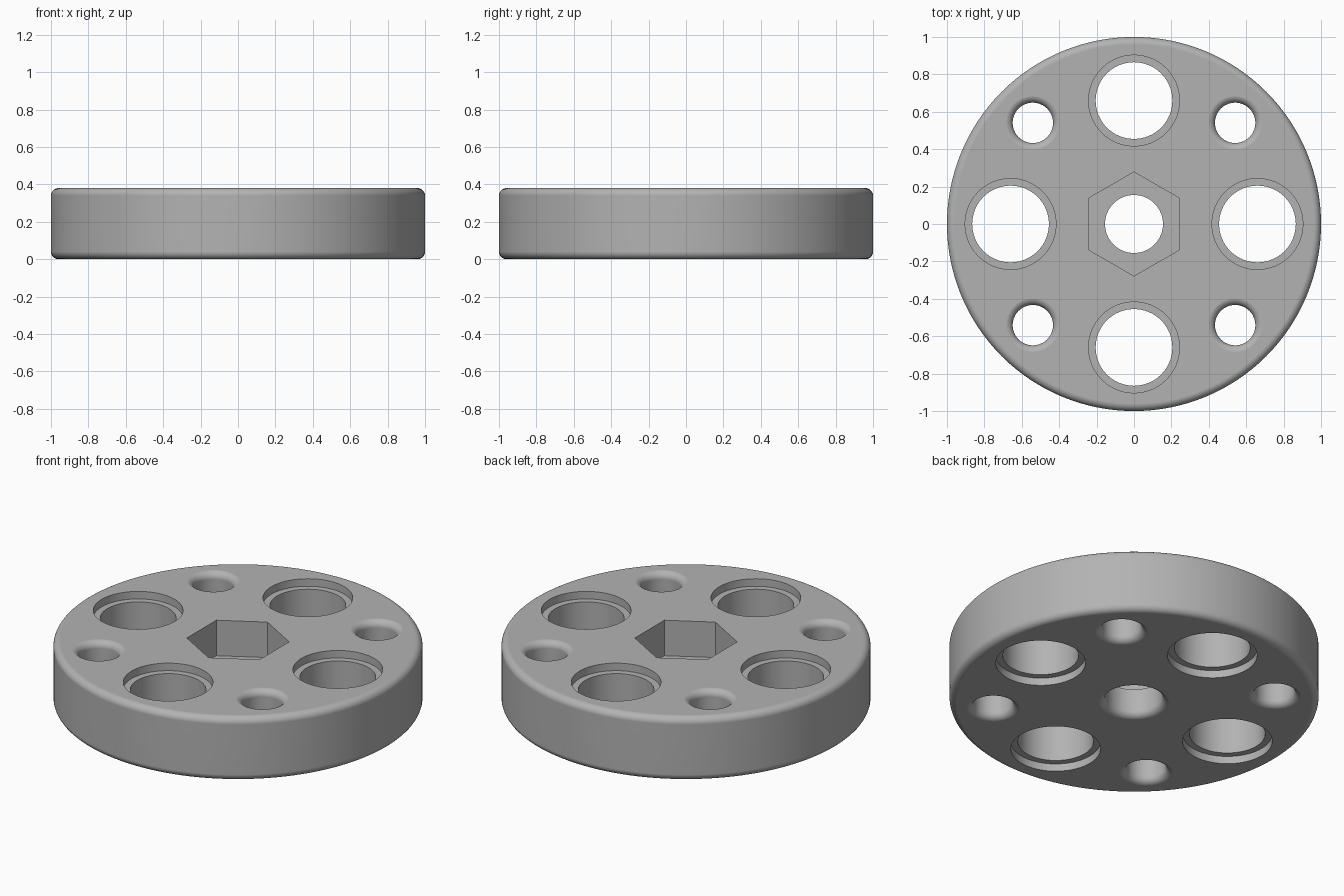
import bpy, bmesh, math
from mathutils import Matrix

cube = bpy.data.objects.get("Cube")
if cube:
    bpy.data.objects.remove(cube)

HEIGHT = 0.38
ROUND = 0.04

grey = bpy.data.materials.new("plain grey")
grey.use_nodes = True
colour = (0.45, 0.45, 0.45, 1)
grey.diffuse_color = colour
grey.node_tree.nodes["Principled BSDF"].inputs["Base Color"].default_value = colour


def arc(cx, cz, radius, start, end, steps=7):
    """Points on a circular arc in the radius-height plane, in degrees."""
    angles = [math.radians(start + (end - start) * i / steps) for i in range(steps + 1)]
    return [(cx + radius * math.cos(a), cz + radius * math.sin(a)) for a in angles]


def lathe(name, profile, sides, x=0, y=0, turn=0):
    """Capped solid made by turning a bottom-to-top profile about a vertical axis."""
    bm = bmesh.new()
    rings = []
    for r, z in profile:
        angles = [turn + math.tau * i / sides for i in range(sides)]
        rings.append([bm.verts.new((x + r * math.cos(a), y + r * math.sin(a), z)) for a in angles])
    for low, high in zip(rings, rings[1:]):
        for i in range(sides):
            j = (i + 1) % sides
            bm.faces.new((low[i], low[j], high[j], high[i]))
    bm.faces.new(list(reversed(rings[0])))
    bm.faces.new(rings[-1])
    mesh = bpy.data.meshes.new(name)
    bm.to_mesh(mesh)
    bm.free()
    mesh.materials.append(grey)
    obj = bpy.data.objects.new(name, mesh)
    bpy.context.collection.objects.link(obj)
    return obj


# Disc with rounded rims
rim = 1 - ROUND
disc = lathe("wheel_disc",
             arc(rim, ROUND, ROUND, -90, 0) + arc(rim, HEIGHT - ROUND, ROUND, 0, 90), 128)


def flare_bottom(r, f):
    return [(r + f, -0.1)] + arc(r + f, f - 0.0005, f, 270, 180)


def flare_top(r, f):
    return arc(r + f, HEIGHT - f + 0.0005, f, 180, 90) + [(r + f, HEIGHT + 0.1)]


cutters = []

# Hexagonal pocket and centre bore
cutters.append(lathe("hex_pocket_cutter", [(0.278, 0.168), (0.278, HEIGHT + 0.1)], 6,
                     turn=math.pi / 2))
cutters.append(lathe("centre_bore_cutter", flare_bottom(0.155, ROUND) + [(0.155, 0.3)], 64))

# Four stepped bearing holes and four rounded bolt holes
STEP = 0.045
stepped = [(0.243, -0.1), (0.243, STEP), (0.205, STEP),
           (0.205, HEIGHT - STEP), (0.243, HEIGHT - STEP), (0.243, HEIGHT + 0.1)]
rounded = flare_bottom(0.108, ROUND) + flare_top(0.108, ROUND)
for k in range(4):
    a = k * math.pi / 2
    cutters.append(lathe("bearing_hole_cutter", stepped, 64,
                         0.66 * math.cos(a), 0.66 * math.sin(a)))
    b = a + math.pi / 4
    cutters.append(lathe("bolt_hole_cutter", rounded, 48,
                         0.765 * math.cos(b), 0.765 * math.sin(b)))

# Cut every opening, then discard the cutters
bpy.ops.object.select_all(action='DESELECT')
bpy.context.view_layer.objects.active = disc
disc.select_set(True)
for cutter in cutters:
    cutter.hide_render = True
    mod = disc.modifiers.new("cut", 'BOOLEAN')
    mod.operation = 'DIFFERENCE'
    mod.solver = 'EXACT'
    mod.object = cutter
    bpy.ops.object.modifier_apply(modifier=mod.name)
    bpy.data.objects.remove(cutter)

# Smooth round surfaces, crisp steps and pocket edges
bpy.ops.object.shade_smooth_by_angle(angle=math.radians(30))
weighted = disc.modifiers.new("even shading", 'WEIGHTED_NORMAL')
weighted.keep_sharp = True
